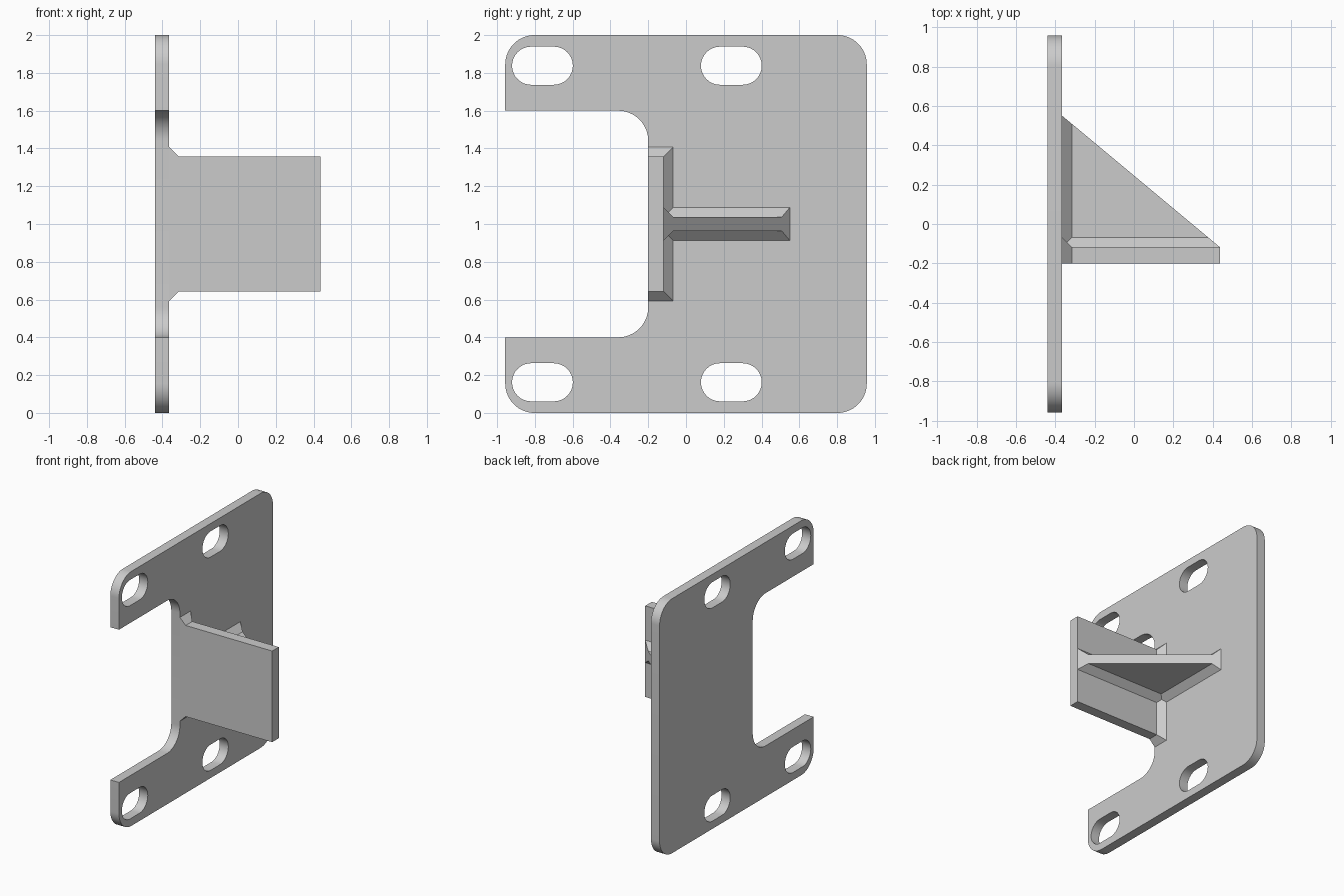
import bpy
import bmesh
from math import cos, sin, pi
from mathutils import Vector

cube = bpy.data.objects.get("Cube")
if cube:
    bpy.data.objects.remove(cube, do_unlink=True)

grey = bpy.data.materials.new("plain grey")
grey.use_nodes = True
colour = (0.6, 0.6, 0.6, 1)
grey.diffuse_color = colour
grey.node_tree.nodes["Principled BSDF"].inputs["Base Color"].default_value = colour

# Shared dimensions
BACK, FACE, TIP = -0.44, -0.365, 0.437     # plate back, plate face, flange end in x
FRONT, INNER = -0.2, -0.118                # flange front and inner side in y
END = 0.55                                 # far end of the gusset in y
MID, WELD = 1.0, 0.05                      # centre height, chamfer size
FLANGE_HALF, WEB_HALF = 0.358, 0.038


def finish(bm, name):
    bmesh.ops.recalc_face_normals(bm, faces=bm.faces[:])
    mesh = bpy.data.meshes.new(name)
    bm.to_mesh(mesh)
    bm.free()
    mesh.materials.append(grey)
    obj = bpy.data.objects.new(name, mesh)
    bpy.context.collection.objects.link(obj)
    return obj


def arc(cy, cz, r, start, sweep, steps=16):
    """Points of an arc in the y-z plane; angles count quarter turns."""
    return [(cy + r * cos(a), cz + r * sin(a)) for a in
            ((start + sweep * i / steps) * pi / 2 for i in range(steps + 1))]


def loft(name, lower, upper, clip=False):
    """Solid between two matching outlines, optionally cut along the gusset slope."""
    bm = bmesh.new()
    a = [bm.verts.new(p) for p in lower]
    b = [bm.verts.new(p) for p in upper]
    bm.faces.new(a)
    bm.faces.new(b)
    for i in range(len(a)):
        j = (i + 1) % len(a)
        bm.faces.new((a[i], a[j], b[j], b[i]))
    if clip:
        normal = Vector((END - INNER, TIP - FACE, 0))
        bmesh.ops.bisect_plane(bm, geom=bm.verts[:] + bm.edges[:] + bm.faces[:],
                               plane_co=(FACE, END, 0), plane_no=normal, clear_outer=True)
        bmesh.ops.holes_fill(bm, edges=[e for e in bm.edges if e.is_boundary])
    return finish(bm, name)


def rect(x, y0, y1, half):
    return [(x, y0, MID - half), (x, y1, MID - half),
            (x, y1, MID + half), (x, y0, MID + half)]


# Mounting plate: rounded C-shaped outline with four slots
R, NOTCH, SIDE = 0.155, 0.16, 0.957
outline = (arc(-SIDE + R, R, R, 2, 1) + arc(SIDE - R, R, R, 3, 1)
           + arc(SIDE - R, 2 - R, R, 0, 1) + arc(-SIDE + R, 2 - R, R, 1, 1)
           + [(-SIDE, 1.6)] + arc(FRONT - NOTCH, 1.6 - NOTCH, NOTCH, 1, -1)
           + arc(FRONT - NOTCH, 0.4 + NOTCH, NOTCH, 0, -1) + [(-SIDE, 0.4)])
loops = [outline]
for y in (-0.76, 0.24):
    for z in (0.162, 1.838):
        loops.append(arc(y + 0.06, z, 0.101, -1, 2) + arc(y - 0.06, z, 0.101, 1, 2))

bm = bmesh.new()
for points in loops:
    vs = [bm.verts.new((BACK, y, z)) for y, z in points]
    for i, v in enumerate(vs):
        bm.edges.new((v, vs[(i + 1) % len(vs)]))
bmesh.ops.triangle_fill(bm, edges=bm.edges[:], use_beauty=True, normal=(1, 0, 0))
extruded = bmesh.ops.extrude_face_region(bm, geom=bm.faces[:], use_keep_orig=True)
bmesh.ops.translate(bm, vec=(FACE - BACK, 0, 0),
                    verts=[g for g in extruded["geom"] if isinstance(g, bmesh.types.BMVert)])
plate = finish(bm, "mounting_plate")
bpy.ops.object.select_all(action='DESELECT')
plate.select_set(True)
bpy.context.view_layer.objects.active = plate
bpy.ops.object.shade_smooth_by_angle(angle=pi / 6)

# Flange standing out from the plate, with its chamfered root
loft("flange", rect(FACE, FRONT, INNER, FLANGE_HALF), rect(TIP, FRONT, INNER, FLANGE_HALF))
loft("flange_root", rect(FACE, FRONT, INNER + WELD, FLANGE_HALF + WELD),
     rect(FACE + WELD, FRONT, INNER, FLANGE_HALF))

# Triangular gusset web
corners = [(FACE, INNER), (TIP, INNER), (FACE, END)]
loft("gusset_web", [(x, y, MID - WEB_HALF) for x, y in corners],
     [(x, y, MID + WEB_HALF) for x, y in corners])

# Chamfered gusset roots along the plate and along the flange, cut to the slope
wide, narrow = WEB_HALF + WELD, WEB_HALF
section = [(0, -wide), (0, wide), (WELD, narrow), (WELD, -narrow)]
loft("gusset_plate_root", [(FACE + d, INNER, MID + h) for d, h in section],
     [(FACE + d, END + WELD, MID + h) for d, h in section], clip=True)
loft("gusset_flange_root", [(FACE, INNER + d, MID + h) for d, h in section],
     [(TIP + WELD, INNER + d, MID + h) for d, h in section], clip=True)
